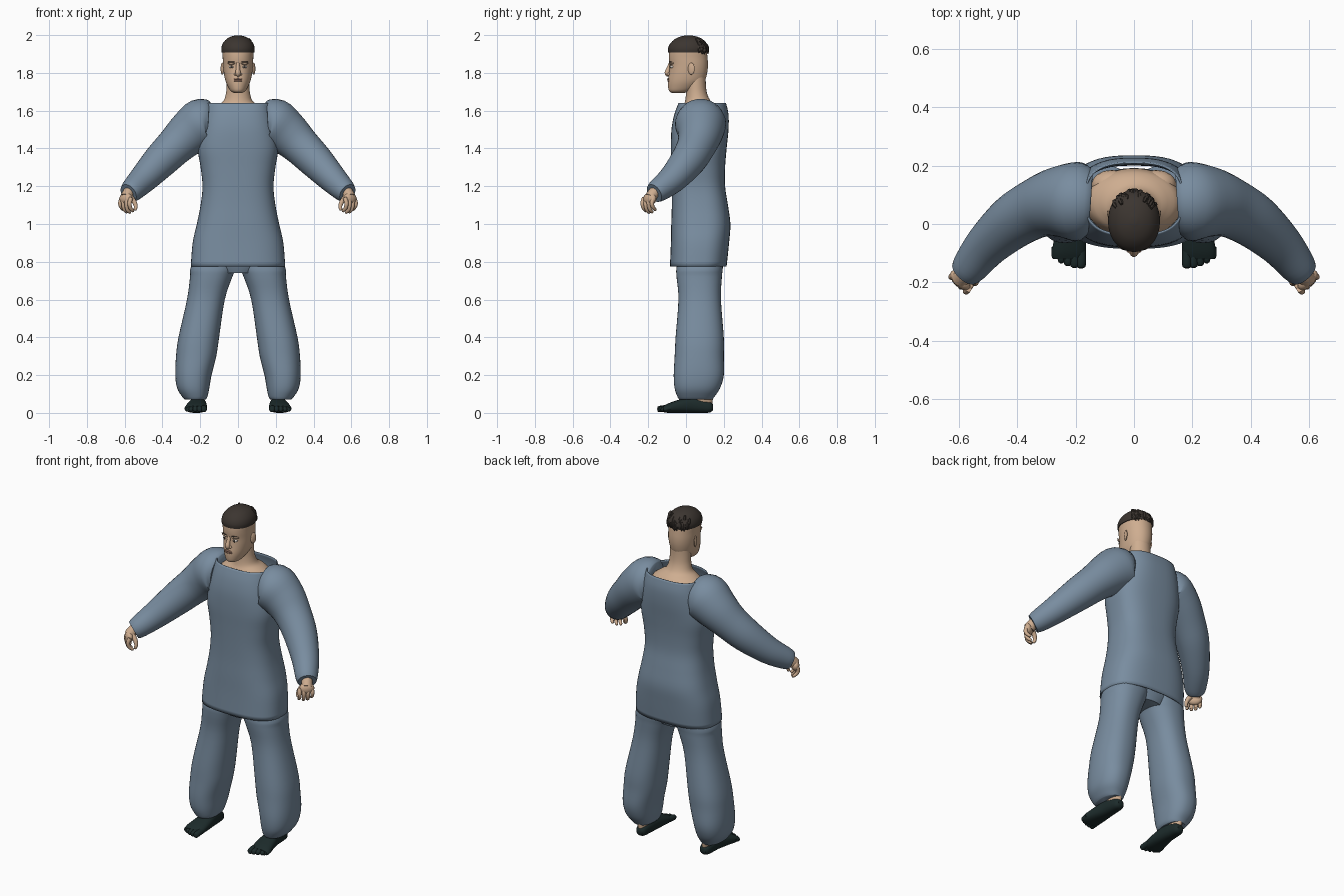
import bpy, bmesh, math, random
from mathutils import Vector, Matrix

if "Cube" in bpy.data.objects:
    bpy.data.objects.remove(bpy.data.objects["Cube"])

random.seed(4)


def material(name, r, g, b):
    m = bpy.data.materials.new(name)
    m.diffuse_color = (r, g, b, 1)
    m.use_nodes = True
    m.node_tree.nodes["Principled BSDF"].inputs["Base Color"].default_value = m.diffuse_color
    return m


CLOTH = material("blue_grey_cloth", 0.19, 0.265, 0.35)
SKIN = material("skin", 0.62, 0.42, 0.28)
HAIR = material("dark_brown_hair", 0.045, 0.036, 0.03)
SHOE = material("black_green_shoe", 0.012, 0.024, 0.024)
WHITE = material("eye_white", 0.6, 0.55, 0.5)
LIP = material("lip", 0.45, 0.25, 0.18)


def resample(rows, k):
    """Catmull-Rom interpolation of the station rows."""
    out = []
    for i in range(len(rows) - 1):
        p0, p1 = rows[max(i - 1, 0)], rows[i]
        p2, p3 = rows[i + 1], rows[min(i + 2, len(rows) - 1)]
        for j in range(k):
            t = j / k
            out.append([0.5 * (2 * b + (c - a) * t + (2 * a - 5 * b + 4 * c - d) * t * t
                               + (3 * b - a - 3 * c + d) * t ** 3)
                        for a, b, c, d in zip(p0, p1, p2, p3)])
    return out + [list(rows[-1])]


def bridge(bm, rings, cap=True):
    vs = [[bm.verts.new(p) for p in ring] for ring in rings]
    n = len(vs[0])
    for a, b in zip(vs, vs[1:]):
        for i in range(n):
            bm.faces.new((a[i], a[(i + 1) % n], b[(i + 1) % n], b[i]))
    if cap:
        bm.faces.new(vs[0][::-1])
        bm.faces.new(vs[-1])


def loft(bm, rows, seg=40, power=2.0, axis='Z', cap=True, k=4):
    """Rows are (station, min_a, max_a, min_b, max_b) of superellipse sections."""
    rings = []
    for t, a0, a1, b0, b1 in resample(rows, k):
        ring = []
        for i in range(seg):
            w = 2 * math.pi * i / seg
            c, s = math.cos(w), math.sin(w)
            a = (a0 + a1) / 2 + (a1 - a0) / 2 * math.copysign(abs(c) ** (2 / power), c)
            b = (b0 + b1) / 2 + (b1 - b0) / 2 * math.copysign(abs(s) ** (2 / power), s)
            ring.append((a, b, t) if axis == 'Z' else (a, t, b))
        rings.append(ring)
    bridge(bm, rings, cap)


def tube(bm, rows, seg=12, k=3):
    """Rows are (x, y, z, radius) along a path."""
    pts = resample(rows, k)
    rings = []
    for i, p in enumerate(pts):
        a, b = pts[max(i - 1, 0)], pts[min(i + 1, len(pts) - 1)]
        d = (Vector(b[:3]) - Vector(a[:3])).normalized()
        u = d.cross(Vector((0.3, 0.9, 0.1))).normalized()
        v = d.cross(u)
        rings.append([Vector(p[:3]) + p[3] * (u * math.cos(w) + v * math.sin(w))
                      for w in (2 * math.pi * j / seg for j in range(seg))])
    bridge(bm, rings)


def ball(bm, centre, size, rot=0.0):
    m = Matrix.Translation(centre) @ Matrix.Rotation(rot, 4, 'Z') @ Matrix.Diagonal((*size, 1))
    bmesh.ops.create_uvsphere(bm, u_segments=16, v_segments=10, radius=1, matrix=m)


def finish(bm, name, mat, mirror=False, thick=0.0):
    bmesh.ops.recalc_face_normals(bm, faces=bm.faces)
    me = bpy.data.meshes.new(name)
    bm.to_mesh(me)
    bm.free()
    me.materials.append(mat)
    ob = bpy.data.objects.new(name, me)
    bpy.context.collection.objects.link(ob)
    if thick:
        mod = ob.modifiers.new("thickness", 'SOLIDIFY')
        mod.thickness = thick
    if mirror:
        ob.modifiers.new("mirror", 'MIRROR').use_mirror_merge = False
    bpy.context.view_layer.objects.active = ob
    ob.select_set(True)
    bpy.ops.object.shade_smooth_by_angle(angle=math.radians(45))
    ob.select_set(False)


# Tunic body: open at neck and hem
bm = bmesh.new()
body = [(.775, .25, -.085, .215), (.9, .24, -.08, .228), (1.0, .218, -.078, .235),
        (1.1, .198, -.075, .222), (1.2, .188, -.075, .207), (1.3, .198, -.077, .207),
        (1.4, .213, -.08, .215), (1.5, .2, -.077, .225), (1.58, .183, -.062, .225),
        (1.64, .17, -.04, .212)]
loft(bm, [(z, -w, w, f, b) for z, w, f, b in body], seg=56, power=2.7, cap=False)
finish(bm, "tunic", CLOTH, thick=0.006)

# Sleeves
bm = bmesh.new()
tube(bm, [(.15, .075, 1.535, .112), (.19, .077, 1.53, .135), (.26, .075, 1.48, .12),
          (.33, .055, 1.415, .103), (.41, .01, 1.335, .093), (.5, -.07, 1.24, .076),
          (.56, -.145, 1.18, .062), (.58, -.168, 1.163, .052)], seg=32, k=4)
finish(bm, "sleeve", CLOTH, mirror=True)

# Trousers: two baggy legs and a seat
bm = bmesh.new()
loft(bm, [(.88, .0, .2, -.03, .2), (.77, .01, .25, -.05, .195), (.72, .03, .254, -.05, .19),
          (.6, .07, .27, -.04, .185), (.4, .1, .315, -.055, .2), (.3, .115, .328, -.06, .2),
          (.2, .14, .332, -.065, .2), (.13, .152, .322, -.06, .18),
          (.085, .162, .295, -.045, .15), (.07, .172, .28, -.035, .14)], power=2.3)
finish(bm, "trouser_leg", CLOTH, mirror=True)
bm = bmesh.new()
loft(bm, [(.74, -.12, .12, -.03, .17), (.8, -.19, .19, -.05, .19), (.9, -.19, .19, -.05, .19)])
finish(bm, "trouser_seat", CLOTH)

# Ankles and toed shoes
bm = bmesh.new()
loft(bm, [(.04, .185, .24, .03, .138), (.085, .185, .25, .02, .142), (.13, .19, .25, .03, .13)], seg=20)
finish(bm, "ankle", SKIN, mirror=True)
bm = bmesh.new()
loft(bm, [(.143, .195, .23, .015, .045), (.125, .182, .243, .002, .062), (.08, .175, .25, 0, .078),
          (.03, .17, .255, 0, .085), (-.03, .165, .268, 0, .072), (-.09, .165, .28, 0, .052),
          (-.12, .172, .276, .004, .036)], seg=28, power=2.4, axis='Y')
for i in range(5):
    x, r, tip = .181 + .0225 * i, .017 - .0014 * i, -.152 + .002 * i * i
    tube(bm, [(x, -.08, .026, r), (x, tip + .02, .022, r), (x, tip + .006, .017, r * .85),
              (x, tip, .016, r * .35)])
finish(bm, "shoe", SHOE, mirror=True)

# Hands: wrist, palm, curled fingers and thumb
bm = bmesh.new()
tube(bm, [(.555, -.14, 1.19, .032), (.58, -.17, 1.165, .03), (.592, -.188, 1.14, .032)], seg=16)
ball(bm, (.594, -.192, 1.132), (.043, .024, .034), math.radians(45))
for i in range(4):
    x, y = .566 + .0165 * i, -.222 + .0165 * i
    drop = (0, .008, .006, -.006)[i]
    tube(bm, [(x, y, 1.138, .011), (x + .008, y - .008, 1.112, .0115),
              (x + .004, y - .003, 1.085 - drop, .010), (x - .01, y + .01, 1.069 - drop, .008),
              (x - .013, y + .013, 1.066 - drop, .003)])
tube(bm, [(.572, -.19, 1.145, .015), (.55, -.195, 1.118, .013), (.541, -.2, 1.094, .0105),
          (.545, -.205, 1.076, .008), (.546, -.206, 1.072, .003)])
finish(bm, "hand", SKIN, mirror=True)

# Neck and shoulders inside the collar
bm = bmesh.new()
loft(bm, [(1.4, -.16, .16, -.04, .17), (1.52, -.166, .166, -.05, .19), (1.59, -.155, .155, -.035, .185),
          (1.625, -.115, .115, -.015, .165), (1.65, -.078, .078, -.005, .132),
          (1.69, -.064, .064, .0, .112), (1.74, -.06, .06, .0, .105), (1.8, -.058, .058, .0, .105)])
for s in (-1, 1):
    ball(bm, (s * .075, .135, 1.56), (.07, .05, .05))
finish(bm, "neck_and_shoulders", SKIN)

# Head with nose and ears
bm = bmesh.new()
skull = [(1.694, .022, -.075, -.01), (1.705, .04, -.09, .03), (1.73, .055, -.095, .07),
         (1.76, .067, -.095, .1), (1.8, .075, -.09, .112), (1.84, .079, -.087, .116),
         (1.88, .081, -.091, .114), (1.92, .082, -.088, .108), (1.96, .068, -.07, .09),
         (1.985, .035, -.03, .05)]
loft(bm, [(z, -w, w, f, b) for z, w, f, b in skull], power=2.1)
tube(bm, [(0, -.082, 1.852, .009), (0, -.092, 1.825, .0105), (0, -.099, 1.802, .014),
          (0, -.096, 1.79, .012), (0, -.09, 1.786, .006)])
for s in (-1, 1):
    ball(bm, (s * .013, -.092, 1.793), (.008, .01, .007))
    ball(bm, (s * .083, .028, 1.822), (.007, .019, .032), s * -.35)
    ball(bm, (s * .034, -.077, 1.851), (.022, .012, .007), s * .3)
finish(bm, "head", SKIN)

# Eyes, brows and mouth
for name, mat, pos, size in (
        ("eye", WHITE, (.034, -.074, 1.832), (.014, .011, .008)),
        ("iris", HAIR, (.034, -.0825, 1.832), (.006, .004, .007)),
        ("eyebrow", HAIR, (.036, -.083, 1.858), (.02, .0055, .003))):
    bm = bmesh.new()
    ball(bm, pos, size, .3)
    finish(bm, name, mat, mirror=True)
bm = bmesh.new()
for z, y in ((1.767, -.094), (1.758, -.093)):
    ball(bm, (0, y, z), (.025, .006, .0048))
finish(bm, "lips", LIP)

# Cropped hair cap with ragged locks at the back
bm = bmesh.new()
cap = [(1.908, .087, -.094, .112), (1.93, .0885, -.095, .116), (1.955, .081, -.084, .108),
       (1.978, .062, -.06, .088), (1.992, .037, -.03, .058), (1.999, .01, .0, .024)]
loft(bm, [(z, -w, w, f, b) for z, w, f, b in cap], power=2.1)
for i in range(36):
    a = random.uniform(-1.0, 1.0)
    z = random.uniform(1.925, 1.975)
    out = .103 - max(0, z - 1.94) * .7
    x, y = .085 * math.sin(a), .01 + out * math.cos(a)
    tube(bm, [(x * .9, y - .01, z + .012, .005), (x, y, z, .008),
              (x * 1.03, y + .003, z - .018, .006), (x, y + .003, z - .03, .002)], seg=6, k=2)
finish(bm, "hair", HAIR)
